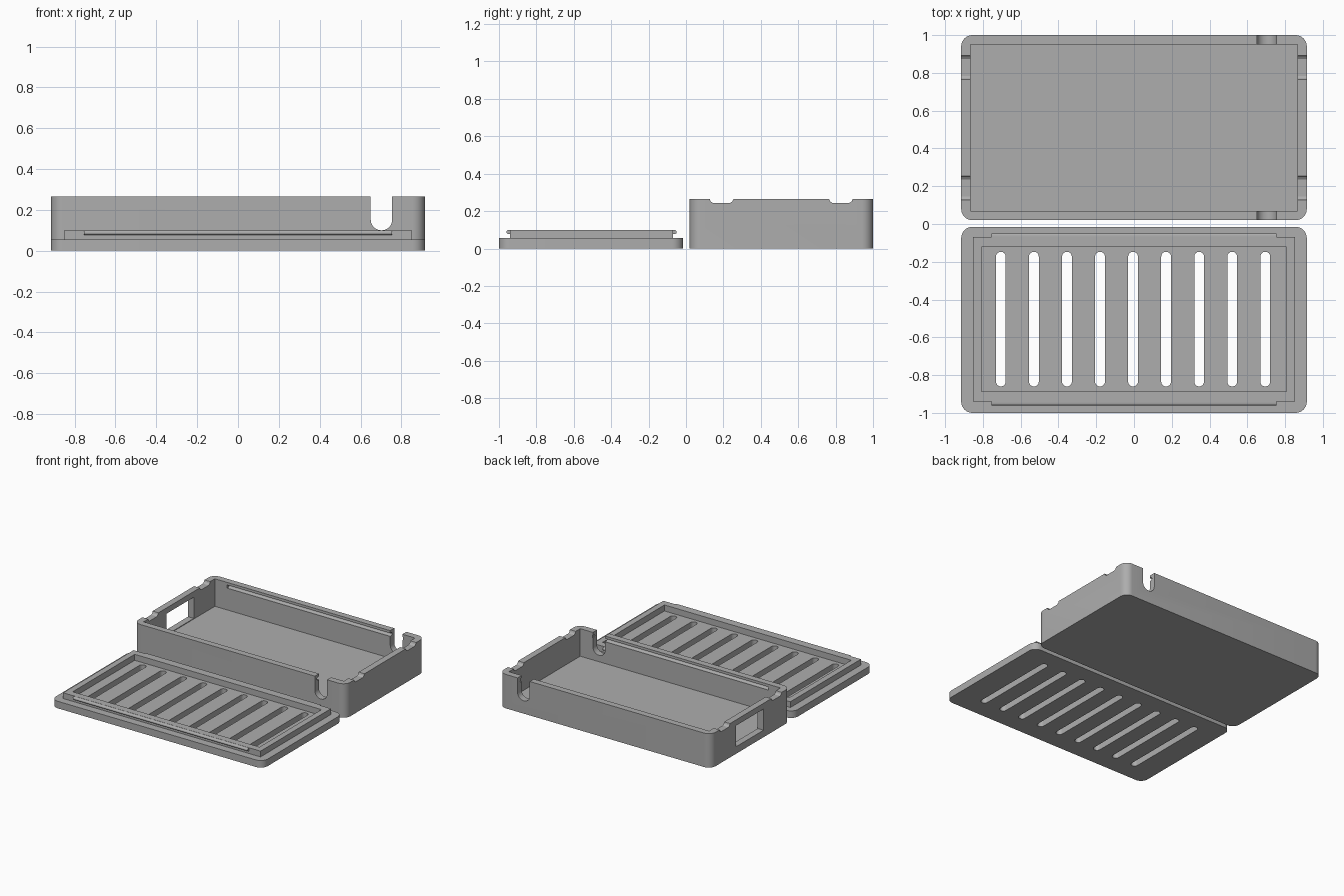
import bpy, bmesh, math
from mathutils import Vector

if "Cube" in bpy.data.objects:
    bpy.data.objects.remove(bpy.data.objects["Cube"])

grey = bpy.data.materials.new("plain grey")
grey.diffuse_color = (0.42, 0.42, 0.42, 1)
grey.use_nodes = True
grey.node_tree.nodes["Principled BSDF"].inputs["Base Color"].default_value = grey.diffuse_color


def rounded(x0, x1, y0, y1, r, n=8):
    """Outline of a rectangle with rounded corners."""
    pts = []
    corners = [(x1 - r, y1 - r), (x0 + r, y1 - r), (x0 + r, y0 + r), (x1 - r, y0 + r)]
    for q, (cx, cy) in enumerate(corners):
        for i in range(n + 1):
            a = math.pi / 2 * (q + i / n)
            pts.append((cx + r * math.cos(a), cy + r * math.sin(a)))
    return pts


def rect(x0, x1, y0, y1):
    return [(x0, y0), (x1, y0), (x1, y1), (x0, y1)]


def prism(name, outline, lo, hi, axis="z"):
    """Extrude an outline along an axis; the outline uses the other two axes in order."""
    place = {"z": lambda u, v, w: (u, v, w),
             "y": lambda u, v, w: (u, w, v),
             "x": lambda u, v, w: (w, u, v)}[axis]
    bm = bmesh.new()
    base = bm.faces.new([bm.verts.new(place(u, v, lo)) for u, v in outline])
    step = Vector(place(0, 0, hi - lo))
    top = bmesh.ops.extrude_face_region(bm, geom=[base], use_keep_orig=True)
    bmesh.ops.translate(bm, vec=step, verts=[g for g in top["geom"] if isinstance(g, bmesh.types.BMVert)])
    bmesh.ops.recalc_face_normals(bm, faces=bm.faces)
    mesh = bpy.data.meshes.new(name)
    bm.to_mesh(mesh)
    bm.free()
    mesh.materials.append(grey)
    obj = bpy.data.objects.new(name, mesh)
    bpy.context.collection.objects.link(obj)
    return obj


def combine(obj, tool, operation="DIFFERENCE"):
    mod = obj.modifiers.new("combine", "BOOLEAN")
    mod.operation, mod.solver, mod.object = operation, "EXACT", tool
    bpy.context.view_layer.objects.active = obj
    bpy.ops.object.modifier_apply(modifier=mod.name)
    bpy.data.objects.remove(tool)


def shade(obj):
    bpy.ops.object.select_all(action="DESELECT")
    obj.select_set(True)
    bpy.context.view_layer.objects.active = obj
    bpy.ops.object.shade_smooth_by_angle(angle=math.radians(30))


# Open box: rounded shell with a flat floor
box = prism("box_tray", rounded(-0.915, 0.915, 0.02, 1.0, 0.06), 0, 0.265)
combine(box, prism("cavity", rect(-0.865, 0.865, 0.07, 0.95), 0.05, 0.4))

# Snap grooves inside the long walls
for y0, y1 in ((0.047, 0.1), (0.92, 0.973)):
    combine(box, prism("groove", rounded(y0, y1, 0.22, 0.245, 0.012, 4), -0.76, 0.76, "x"))

# Round-bottomed cable slots through the long walls
for y0, y1 in ((0.0, 0.08), (0.94, 1.02)):
    combine(box, prism("cable_slot", rounded(0.65, 0.755, 0.1, 0.4, 0.052), y0, y1, "y"))

# Shallow pry notches in the rim of the short walls
for x0, x1 in ((-0.93, -0.86), (0.86, 0.93)):
    for yc in (0.19, 0.828):
        notch = [(yc - 0.064, 0.266), (yc - 0.058, 0.252), (yc - 0.045, 0.243),
                 (yc + 0.045, 0.243), (yc + 0.058, 0.252), (yc + 0.064, 0.266),
                 (yc + 0.064, 0.3), (yc - 0.064, 0.3)]
        combine(box, prism("notch", notch, x0, x1, "x"))

# Port window in the left wall
combine(box, prism("window", rect(0.35, 0.69, 0.055, 0.22), -0.93, -0.85, "x"))
shade(box)

# Lid: rounded plate with a raised locating frame
lid = prism("lid_plate", rounded(-0.915, 0.915, -1.0, -0.015, 0.06), 0, 0.055)
combine(lid, prism("frame", rect(-0.853, 0.853, -0.94, -0.07), 0.03, 0.1), "UNION")
combine(lid, prism("recess", rect(-0.807, 0.807, -0.887, -0.122), 0.053, 0.2))

# Snap ridges along the long sides of the frame
for y0, y1 in ((-0.96, -0.92), (-0.09, -0.05)):
    combine(lid, prism("ridge", rounded(y0, y1, 0.077, 0.099, 0.0105, 4), -0.755, 0.755, "x"), "UNION")

# Nine vent slots
for i in range(9):
    x = (i - 4) * 0.175
    x -= 0.005
    combine(lid, prism("vent", rounded(x - 0.026, x + 0.026, -0.86, -0.147, 0.0258, 6), -0.1, 0.2))
shade(lid)
